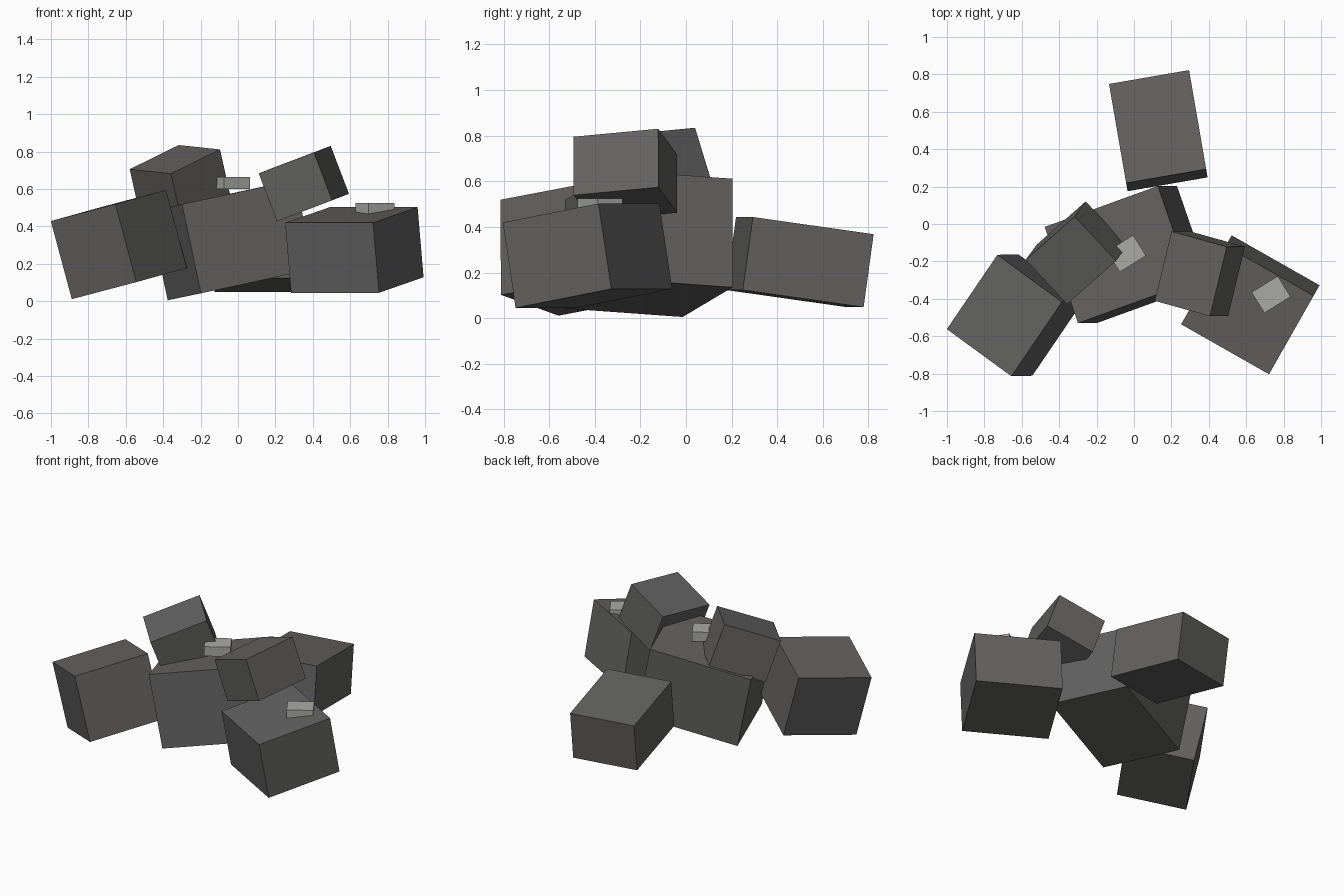
import bpy
from mathutils import Matrix, Vector

cube = bpy.data.objects.get("Cube")
if cube:
    bpy.data.objects.remove(cube, do_unlink=True)


def make_material(name, colour):
    mat = bpy.data.materials.new(name)
    mat.use_nodes = True
    mat.diffuse_color = (*colour, 1)
    mat.node_tree.nodes["Principled BSDF"].inputs["Base Color"].default_value = (*colour, 1)
    return mat


dark_grey = make_material("dark grey", (0.125, 0.122, 0.12))
light_grey = make_material("light grey", (0.40, 0.41, 0.38))


def add_block(name, centre, width_edge, depth_edge, height, mat):
    """Tilted block: two edge vectors give its width, depth and orientation."""
    u, v = Vector(width_edge), Vector(depth_edge)
    x_axis = u.normalized()
    z_axis = u.cross(v).normalized()
    y_axis = z_axis.cross(x_axis)
    turn = Matrix((x_axis, y_axis, z_axis)).transposed().to_4x4()
    size = Matrix.Diagonal((u.length, v.length, height, 1))
    bpy.ops.mesh.primitive_cube_add(size=1)
    block = bpy.context.object
    block.name = name
    block.data.transform(size)
    block.matrix_world = Matrix.Translation(centre) @ turn
    block.data.materials.append(mat)
    return block


# Large central block that the others lean on
add_block("central_block", (-0.035, -0.163, 0.327),
          (0.605, 0.219, 0.13), (-0.182, 0.513, -0.038), 0.487, dark_grey)

# Three blocks spread around it on the ground
add_block("left_ground_block", (0.622, -0.432, 0.274),
          (0.47, -0.267, 0), (0.243, 0.417, 0.083), 0.38, dark_grey)
add_block("right_ground_block", (-0.637, -0.488, 0.303),
          (0.345, -0.252, 0.091), (0.269, 0.398, 0.075), 0.432, dark_grey)
add_block("rear_ground_block", (0.13, 0.499, 0.246),
          (0.428, 0.074, 0), (-0.094, 0.529, -0.075), 0.323, dark_grey)

# Two smaller blocks resting on top
add_block("left_upper_block", (0.352, -0.266, 0.629),
          (0.295, -0.082, 0.112), (0.09, 0.371, 0.035), 0.274, dark_grey)
add_block("right_upper_block", (-0.308, -0.154, 0.626),
          (0.262, 0.231, 0.129), (-0.224, 0.235, 0.022), 0.284, dark_grey)

# Two pale level chips
for name, centre in (("centre_chip", (-0.04, -0.158, 0.631)),
                     ("left_chip", (0.733, -0.377, 0.492))):
    add_block(name, centre, (0.14, 0.087, 0), (-0.069, 0.11, 0), 0.064, light_grey)
